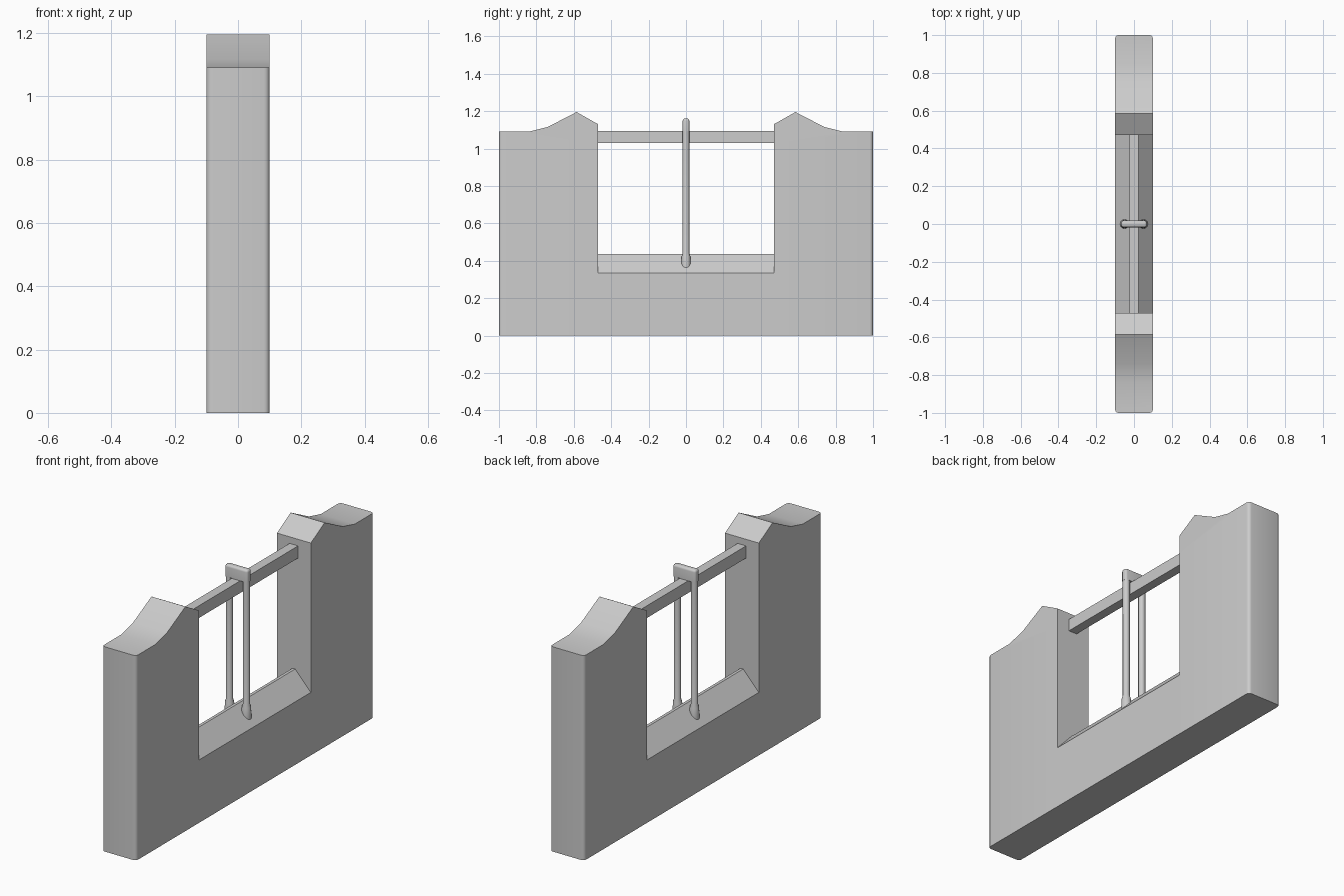
import bpy, bmesh, math

if "Cube" in bpy.data.objects:
    bpy.data.objects.remove(bpy.data.objects["Cube"], do_unlink=True)

GREY = (0.604, 0.604, 0.604, 1.0)
stone = bpy.data.materials.new("light grey")
stone.use_nodes = True
stone.diffuse_color = GREY
stone.node_tree.nodes["Principled BSDF"].inputs["Base Color"].default_value = GREY

HALF = 0.1       # half thickness of the wall
INNER = 0.47     # half width of the opening


def finish(name, bm):
    """Turn a bmesh into a named grey object with smooth rounded corners."""
    bmesh.ops.recalc_face_normals(bm, faces=bm.faces)
    mesh = bpy.data.meshes.new(name)
    bm.to_mesh(mesh)
    bm.free()
    mesh.materials.append(stone)
    obj = bpy.data.objects.new(name, mesh)
    bpy.context.collection.objects.link(obj)
    bpy.ops.object.select_all(action='DESELECT')
    bpy.context.view_layer.objects.active = obj
    obj.select_set(True)
    bpy.ops.object.shade_smooth_by_angle(angle=math.radians(35))
    return obj


def extrude(points, direction):
    """Extrude a closed outline of 3D points along a vector."""
    bm = bmesh.new()
    face = bm.faces.new([bm.verts.new(p) for p in points])
    new = bmesh.ops.extrude_face_region(bm, geom=[face])["geom"]
    bmesh.ops.translate(bm, vec=direction,
                        verts=[v for v in new if isinstance(v, bmesh.types.BMVert)])
    return bm


def wall_block(name, outline, side):
    """Side-view outline (y, z) across the wall; outer upright corners rounded."""
    bm = extrude([(-HALF, side * y, z) for y, z in outline], (2 * HALF, 0, 0))
    corners = [e for e in bm.edges
               if all(abs(v.co.y) > 0.999 for v in e.verts)
               and abs(e.verts[0].co.z - e.verts[1].co.z) > 0.01]
    if corners:
        bmesh.ops.bevel(bm, geom=corners, offset=0.018, segments=4,
                        profile=0.5, affect='EDGES')
    return finish(name, bm)


# Pillars with their peaked caps
CAP_Z = 1.03
pillar = [(1, 0), (1, CAP_Z), (INNER, CAP_Z), (INNER, 0)]
cap = [(1, CAP_Z), (1, 1.09), (0.84, 1.09), (0.74, 1.115),
       (0.585, 1.195), (INNER, 1.13), (INNER, CAP_Z)]
for label, side in (("front", -1), ("back", 1)):
    wall_block(label + "_pillar", pillar, side)
    wall_block(label + "_cap", cap, side)

# Low wall between the pillars, with a ridged sill on top
SILL_Z, RIDGE_Z = 0.335, 0.435
wall_block("low_wall", [(-INNER, 0), (INNER, 0), (INNER, SILL_Z), (-INNER, SILL_Z)], 1)
sill = [(-HALF, SILL_Z), (HALF, SILL_Z), (0.008, RIDGE_Z), (-0.008, RIDGE_Z)]
finish("sill", extrude([(x, -INNER, z) for x, z in sill], (0, 2 * INNER, 0)))

# Rail spanning the opening
rail = [(-0.025, CAP_Z), (0.025, CAP_Z), (0.025, 1.095), (-0.025, 1.095)]
finish("rail", extrude([(x, -INNER - 0.02, z) for x, z in rail], (0, 2 * INNER + 0.04, 0)))


# Hanger straddling the rail
def rod(name, x, sections):
    """Round rod from (z, radius) rings; the foot follows the sill slope."""
    n = 16
    bm = bmesh.new()
    rings = []
    for i, (z, r) in enumerate(sections):
        ring = []
        for k in range(n):
            a = 2 * math.pi * k / n
            px = x + r * math.cos(a)
            pz = RIDGE_Z - abs(px) if i == 0 else z
            ring.append(bm.verts.new((px, r * math.sin(a), pz)))
        rings.append(ring)
    for low, high in zip(rings, rings[1:]):
        for k in range(n):
            bm.faces.new((low[k], low[(k + 1) % n], high[(k + 1) % n], high[k]))
    bm.faces.new(rings[0])
    bm.faces.new(rings[-1])
    return finish(name, bm)


POST_X, POST_R = 0.05, 0.0175
for label, sx in (("left", 1), ("right", -1)):
    rod(label + "_hanger_post", sx * POST_X,
        [(0, 0.024), (0.425, 0.023), (0.442, POST_R), (1.13, POST_R)])

# Bridge joining the posts over the rail
bx, by = POST_X + POST_R, POST_R
bm = extrude([(-bx, -by, 1.095), (bx, -by, 1.095), (bx, by, 1.095), (-bx, by, 1.095)],
             (0, 0, 0.065))
edges = [e for e in bm.edges if max(v.co.z for v in e.verts) > 1.1]
bmesh.ops.bevel(bm, geom=edges, offset=0.012, segments=4, profile=0.5, affect='EDGES')
finish("hanger_bridge", bm)
